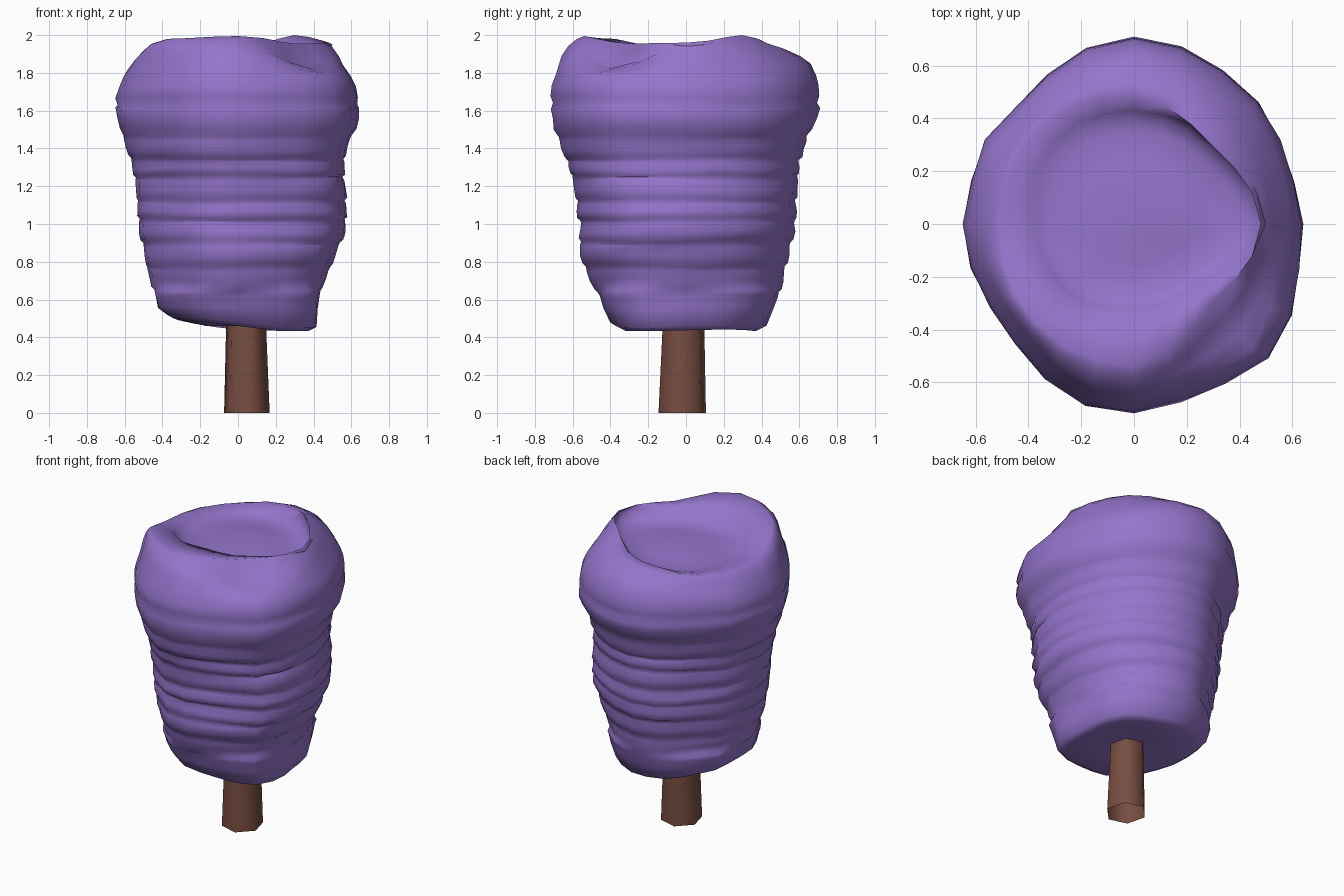
import bpy, bmesh, math, random

if "Cube" in bpy.data.objects:
    bpy.data.objects.remove(bpy.data.objects["Cube"])
random.seed(4)

N = 24  # points around each ring


def material(name, rgb):
    m = bpy.data.materials.new(name)
    m.diffuse_color = (*rgb, 1)
    m.use_nodes = True
    m.node_tree.nodes["Principled BSDF"].inputs["Base Color"].default_value = m.diffuse_color
    return m


purple = material("candy purple", (0.30, 0.178, 0.60))
brown = material("stick brown", (0.185, 0.074, 0.052))


def finish(bm, name, mat, angle):
    bmesh.ops.recalc_face_normals(bm, faces=bm.faces[:])
    me = bpy.data.meshes.new(name)
    bm.to_mesh(me)
    bm.free()
    ob = bpy.data.objects.new(name, me)
    bpy.context.collection.objects.link(ob)
    me.materials.append(mat)
    bpy.ops.object.select_all(action='DESELECT')
    ob.select_set(True)
    bpy.context.view_layer.objects.active = ob
    bpy.ops.object.shade_smooth_by_angle(angle=math.radians(angle))
    return ob


def loft(rings, bottom, top):
    bm = bmesh.new()
    vs = [[bm.verts.new(p) for p in r] for r in rings]
    for a, b in zip(vs, vs[1:]):
        n = len(a)
        for i in range(n):
            bm.faces.new((a[i], a[(i + 1) % n], b[(i + 1) % n], b[i]))
    for ring, tip in ((vs[0], bottom), (vs[-1], top)):
        if tip:
            c = bm.verts.new(tip)
            for i in range(len(ring)):
                bm.faces.new((ring[i], ring[(i + 1) % len(ring)], c))
    return bm


def around(table, i):
    """Smoothly interpolate a short table of values around the circle."""
    t = i / N * len(table)
    k, f = int(t), t - int(t)
    f = f * f * (3 - 2 * f)
    return table[k % len(table)] * (1 - f) + table[(k + 1) % len(table)] * f


# Plan outline: radius every 15 degrees
outline = [.64, .63, .64, .665, .68, .70, .715, .695, .655, .63, .645, .635,
           .645, .64, .63, .64, .67, .71, .71, .69, .695, .72, .69, .65]
ang = [2 * math.pi * i / N for i in range(N)]

# Outer extents of the candy: z, left, right, front, back
extents = [(.44, -.36, .40, -.38, .40), (.50, -.40, .415, -.42, .44), (.60, -.435, .425, -.46, .485),
           (.75, -.48, .485, -.53, .525), (.86, -.495, .53, -.575, .55),
           (.98, -.525, .58, -.565, .58), (1.15, -.535, .575, -.59, .59),
           (1.30, -.555, .565, -.625, .60), (1.40, -.59, .58, -.665, .62),
           (1.50, -.62, .63, -.70, .67), (1.60, -.645, .645, -.72, .715),
           (1.69, -.645, .64, -.72, .705), (1.78, -.61, .61, -.70, .69),
           (1.86, -.585, .56, -.66, .66)]


def extent_at(z):
    for a, b in zip(extents, extents[1:]):
        if z <= b[0]:
            f = max(0, (z - a[0]) / (b[0] - a[0]))
            return [p + (q - p) * f for p, q in zip(a[1:], b[1:])]
    return extents[-1][1:]


def body_ring(z, pull=1.0, wave=0.0, phase=0.0, rough=0.0):
    x0, x1, y0, y1 = extent_at(z)
    pts = []
    for a, r in zip(ang, outline):
        k = pull * (1 + random.uniform(-rough, rough * .5))
        if z < .65:  # squarer foot
            k *= 1 + .07 * abs(math.sin(2 * a))
        x, y = r * math.cos(a) / .642, r * math.sin(a) / .715
        x *= k * (x1 if x > 0 else -x0)
        y *= k * (y1 if y > 0 else -y0)
        dz = wave * math.sin(2 * a + phase) + .5 * wave * math.sin(3 * a - phase)
        pts.append((x, y, z + dz))
    return pts


# Candy: rounded underside, then wound bands, each tucked in under the next
rings = []
base = body_ring(.475, 1.0, .005, 1.0, .02)
base = [(x, y, z + max(-.02, -.11 * x - .02 * y)) for x, y, z in base]
rings.append([(x * .45, y * .45, .46) for x, y, z in base])
rings.append([(x * .9, y * .9, z - .02) for x, y, z in base])
rings.append(base)
seams = [.50, .64, .77, .90, 1.02, 1.12, 1.25, 1.34, 1.46, 1.63, 1.80]
for n, (lo, hi) in enumerate(zip(seams, seams[1:])):
    profile = ((.03, .985), (.16, 1.008), (.5, 1.005), (.85, .992))
    if n == 0:
        profile = ((.4, 1.0), (.85, .99))
    if n >= 8:
        profile = ((.04, .985), (.25, 1.003), (.6, 1.004), (.9, .997))
    for f, pull in profile:
        rings.append(body_ring(lo + (hi - lo) * f, pull, .005, n * 1.9, .010))

# Uneven shoulder, rolled rim and sunken middle; tables run every 45 degrees
shoulder_z = [1.84, 1.84, 1.85, 1.81, 1.82, 1.89, 1.89, 1.80]
crest_r = [.48, .42, .48, .52, .50, .53, .54, .42]
crest_z = [1.96, 2.00, 1.93, 1.89, 1.885, 1.98, 1.995, 1.955]
lip_r = [.50, .43, .43, .44, .40, .39, .34, .35]
lip_z = [1.95, 1.965, 1.885, 1.87, 1.88, 1.95, 1.96, 1.94]
# Height share of the two rings between shoulder and crest (a low shelf at front right)
flank = [(.3, [.4, .4, .48, .48, .5, .6, .5, .12]), (.68, [.75, .8, .86, .86, .9, .93, .85, .22])]


def table_ring(radius, height):
    return [(around(radius, i) * math.cos(a), around(radius, i) * math.sin(a), around(height, i))
            for i, a in enumerate(ang)]


shoulder = [(x, y, around(shoulder_z, i)) for i, (x, y, z) in enumerate(body_ring(1.86, 1, 0, 0, .012))]
crest = table_ring(crest_r, crest_z)
rings.append(shoulder)
for f, share in flank:
    rings.append([tuple(p + (q - p) * t for p, q, t in zip(s, c, (f, f, around(share, i))))
                  for i, (s, c) in enumerate(zip(shoulder, crest))])
rings.append(crest)
lip = table_ring(lip_r, lip_z)
rings.append(lip)
for scale, z, follow in ((.94, 1.885, .45), (.80, 1.865, .2), (.52, 1.87, 0), (.26, 1.88, 0)):
    rings.append([(x * scale + .05 * (1 - scale), y * scale + .05 * (1 - scale),
                   z + follow * (h - 1.92)) for x, y, h in lip])
finish(loft(rings, (.03, 0, .46), (.05, .05, 1.88)), "cotton_candy", purple, 75)

# Stick: tapered six-sided rod, open at the foot
stick = []
for z, r, cx, cy in ((0, .130, .047, -.02), (.55, .111, .042, -.012)):
    stick.append([(cx + .96 * r * math.cos(math.radians(45 + 60 * k)),
                   cy + r * math.sin(math.radians(45 + 60 * k)), z) for k in range(6)])
finish(loft(stick, None, (.042, -.012, .55)), "stick", brown, 65)
